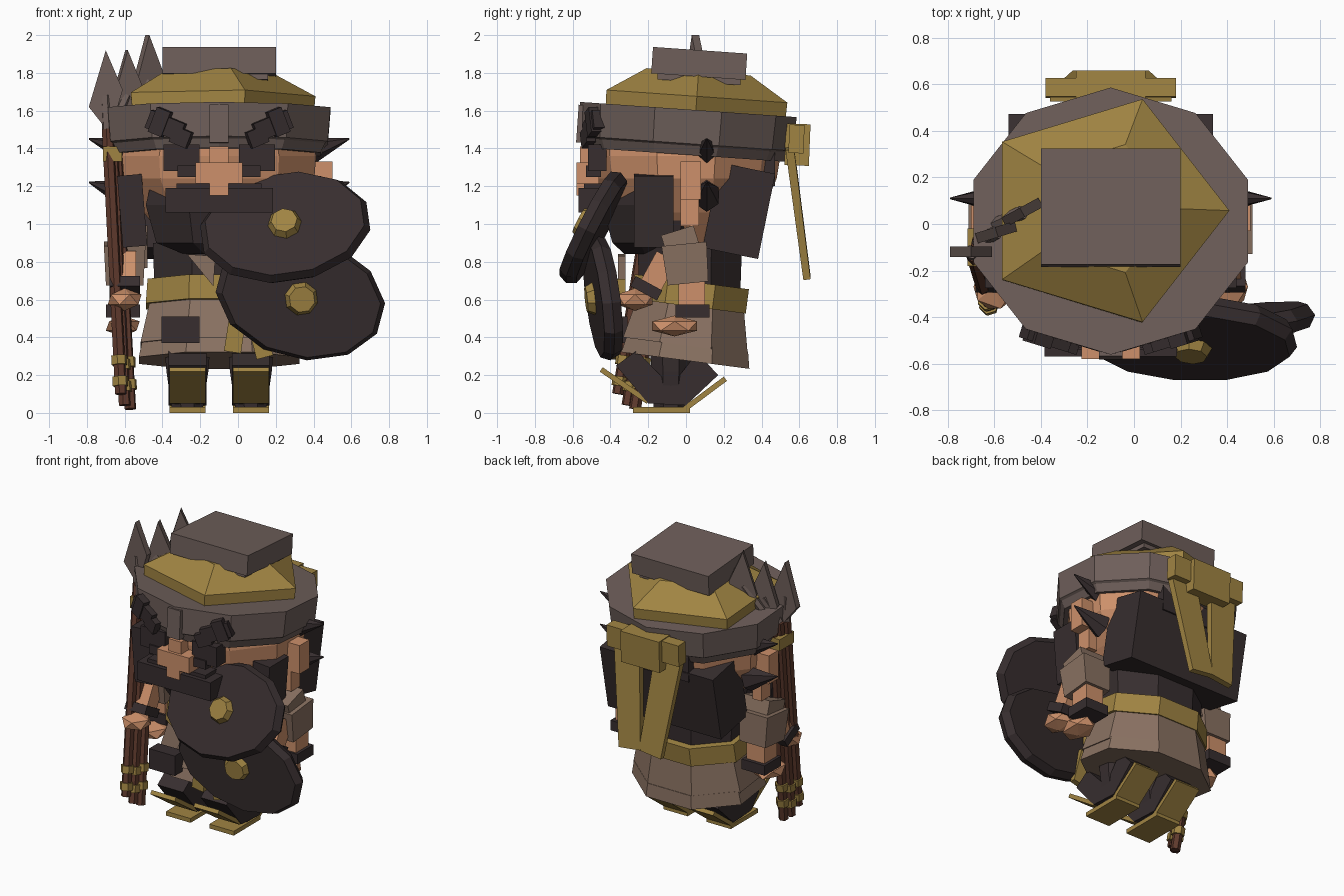
import bpy, bmesh, math
from mathutils import Vector

cube = bpy.data.objects.get("Cube")
if cube:
    bpy.data.objects.remove(cube)


def material(name, rgb):
    m = bpy.data.materials.new(name)
    m.use_nodes = True
    m.diffuse_color = (*rgb, 1)
    m.node_tree.nodes["Principled BSDF"].inputs["Base Color"].default_value = (*rgb, 1)
    return m


SKIN = material("skin", (0.61, 0.28, 0.145))
GOLD = material("gold", (0.35, 0.23, 0.055))
STEEL = material("warm grey", (0.156, 0.114, 0.102))
DARK = material("charcoal", (0.038, 0.027, 0.028))
CLOTH = material("brown cloth", (0.25, 0.165, 0.12))
WOOD = material("red wood", (0.114, 0.042, 0.026))
CX = -0.1          # body centre line
TILT = -0.07       # backward lean of the headgear


def finish(name, bm, mat, loc=(0, 0, 0), rot=(0, 0, 0)):
    bmesh.ops.recalc_face_normals(bm, faces=bm.faces)
    me = bpy.data.meshes.new(name)
    bm.to_mesh(me)
    bm.free()
    me.materials.append(mat)
    ob = bpy.data.objects.new(name, me)
    ob.location, ob.rotation_euler = loc, rot
    bpy.context.collection.objects.link(ob)
    return ob


def box(name, loc, size, mat, rot=(0, 0, 0), taper=1.0):
    bm = bmesh.new()
    bmesh.ops.create_cube(bm, size=1)
    for v in bm.verts:
        k = taper if v.co.z < 0 else 1
        v.co = Vector((v.co.x * size[0] * k, v.co.y * size[1] * k, v.co.z * size[2]))
    return finish(name, bm, mat, loc, rot)


def loft(name, rings, sides, mat, loc=(0, 0, 0), rot=(0, 0, 0), phase=0.0):
    """Stack of polygon rings given as (z, radius x, radius y)."""
    bm = bmesh.new()
    loops = []
    for z, rx, ry in rings:
        angles = [phase + math.tau * i / sides for i in range(sides)]
        loops.append([bm.verts.new((rx * math.cos(a), ry * math.sin(a), z)) for a in angles])
    for lo, hi in zip(loops, loops[1:]):
        for i in range(sides):
            j = (i + 1) % sides
            bm.faces.new((lo[i], lo[j], hi[j], hi[i]))
    bm.faces.new(loops[0])
    bm.faces.new(loops[-1])
    return finish(name, bm, mat, loc, rot)


def prism(name, outline, thick, mat, loc, rot=(0, 0, 0)):
    """Outline in local x-z, extruded along local y."""
    bm = bmesh.new()
    f = bm.faces.new([bm.verts.new((x, -thick / 2, z)) for x, z in outline])
    new = bmesh.ops.extrude_face_region(bm, geom=[f])["geom"]
    bmesh.ops.translate(bm, vec=(0, thick, 0), verts=[v for v in new if isinstance(v, bmesh.types.BMVert)])
    return finish(name, bm, mat, loc, rot)


def rod(name, a, b, r, sides, mat):
    a, b = Vector(a), Vector(b)
    d = b - a
    ob = loft(name, [(0, r, r), (d.length, r, r)], sides, mat, a)
    ob.rotation_euler = d.to_track_quat("Z", "Y").to_euler()
    return ob


def blob(name, loc, size, mat):
    bm = bmesh.new()
    bmesh.ops.create_icosphere(bm, subdivisions=1, radius=1)
    bmesh.ops.scale(bm, vec=size, verts=bm.verts)
    return finish(name, bm, mat, loc)


# Headgear
Q = math.pi / 2
lean = (TILT, 0, 0)
band = [(1.37, .565, .53), (1.42, .59, .55), (1.43, .605, .565), (1.61, .62, .575)]
loft("head_band", band, 10, STEEL, (CX, -.1, 0), lean, -Q)
loft("cap_dome", [(1.57, .53, .5), (1.68, .54, .505), (1.81, .3, .29)], 5, GOLD, (-.13, -.06, 0), lean)
box("cap_top", (CX, .07, 1.85), (.6, .5, .14), STEEL, lean)
box("cap_top_base", (CX, .07, 1.78), (.52, .44, .06), STEEL, lean)
box("band_crest", (CX, -.55, 1.53), (.1, .05, .2), STEEL, lean)

# Head and face
skull = [(.9, .28, .28), (1.06, .42, .4), (1.24, .53, .48), (1.36, .54, .5), (1.44, .52, .5)]
loft("head", skull, 10, SKIN, (CX, 0, 0), phase=-Q)
loft("beard", [(.84, .2, .2), (.9, .36, .27), (1.1, .42, .33), (1.18, .4, .33)], 8, DARK, (CX, -.14, 0), phase=math.pi / 8)
box("moustache", (CX, -.5, 1.125), (.57, .14, .13), DARK)
box("moustache_ridge", (CX, -.48, 1.19), (.45, .12, .05), DARK)
box("nose", (CX, -.52, 1.27), (.25, .12, .11), SKIN)
box("nose_bridge", (CX, -.51, 1.36), (.1, .1, .1), SKIN)
box("nose_tip", (CX, -.53, 1.2), (.1, .1, .1), SKIN)
box("back_hair", (CX, .28, 1.07), (.88, .3, .46), DARK, (-.2, 0, 0))
box("back_hair_upper", (CX, .38, 1.29), (.5, .18, .18), DARK)
for s in (-1, 1):
    side = "left" if s > 0 else "right"
    X = lambda d: CX + s * d
    box(side + "_eye", (X(.2), -.47, 1.35), (.19, .1, .14), DARK)
    box(side + "_eye_corner", (X(.17), -.49, 1.28), (.1, .08, .06), DARK)
    box(side + "_brow", (X(.28), -.49, 1.52), (.2, .06, .1), DARK, (0, -s * .38, s * .3))
    box(side + "_brow_stem", (X(.31), -.49, 1.54), (.08, .06, .14), DARK, (0, -s * .38, s * .3))
    box(side + "_brow_inner", (X(.2), -.52, 1.46), (.1, .05, .09), DARK, (0, -s * .38, s * .3))
    box(side + "_sideburn", (X(.46), -.17, 1.07), (.13, .21, .38), DARK, (0, s * .08, 0))
    box(side + "_ear", (X(.55), .025, 1.23), (.1, .11, .2), SKIN)
    box(side + "_ear_lobe", (X(.5), .02, 1.07), (.07, .1, .16), SKIN)
    for z, r in ((1.38, .08), (1.15, .09)):
        loft(side + "_ear_spike", [(0, r, r * .8), (.24, .004, .004)], 6, DARK, (X(.46), .11, z), (0, s * 1.27, 0))

    # Arms, two forearms per side
    box(side + "_sleeve", (X(.48), -.02, .88), (.2, .18, .18), CLOTH, (.3, 0, 0))
    box(side + "_sleeve_cuff", (X(.5), .0, .79), (.22, .24, .21), CLOTH, (.1, 0, 0), .9)
    box(side + "_forearm", (X(.51), .03, .63), (.14, .14, .18), SKIN)
    box(side + "_wrist_band", (X(.51), .035, .54), (.18, .18, .07), DARK)
    blob(side + "_hand", (X(.51), -.06, .46), (.1, .14, .055), SKIN)
    box(side + "_front_forearm", (X(.5), -.15, .74), (.12, .12, .2), SKIN, (-.5, 0, 0))
    box(side + "_front_wrist_band", (X(.5), -.21, .66), (.16, .16, .06), DARK, (-.5, 0, 0))
    blob(side + "_front_hand", (X(.5), -.27, .6), (.1, .11, .06), SKIN)

    # Legs and rocker sandals
    lx = X(.168)
    loft(side + "_leg", [(.03, .09, .1), (.22, .12, .11), (.45, .14, .13)], 8, DARK, (lx, -.08, 0), phase=math.pi / 8)
    prism(side + "_boot", [(-.37, .25), (-.2, .05), (0, .04), (.17, .2), (.06, .32), (-.08, .14), (-.26, .33)],
          .2, DARK, (lx, 0, 0), (0, 0, Q))
    box(side + "_sole", (lx, -.13, .015), (.19, .3, .03), GOLD)
    box(side + "_toe_plate", (lx, -.325, .145), (.19, .3, .028), GOLD, (-.6, 0, 0))
    box(side + "_heel_plate", (lx, .1, .1), (.19, .27, .028), GOLD, (.64, 0, 0))

    # Ribbon tails
    box(side + "_ribbon_tail", (X(.12), .595, 1.06), (.2, .045, .7), GOLD, (.13, s * .12, 0), .85)

# Ribbon knot
box("ribbon_knot", (CX, .59, 1.42), (.3, .13, .22), GOLD, (-.04, 0, 0))
box("ribbon_bow", (CX, .585, 1.45), (.56, .08, .15), GOLD, (-.04, 0, 0))

# Body
E = math.pi / 8
slope = (-.13, 0, 0)
loft("torso", [(.4, .36, .28), (.9, .38, .3)], 8, DARK, (CX, .02, 0), phase=E)
loft("sash", [(.57, .42, .33), (.7, .41, .33)], 8, GOLD, (CX, -.06, 0), slope, E)
loft("skirt", [(.36, .45, .36), (.57, .40, .31)], 8, CLOTH, (CX, -.05, 0), slope, E)
loft("skirt_hem", [(.28, .46, .37), (.37, .44, .35)], 8, CLOTH, (CX, -.04, 0), slope, E)
box("belt_pouch", (-.305, -.36, .44), (.2, .1, .14), DARK)
box("sash_knot", (.0, -.36, .66), (.18, .08, .1), GOLD)
for x, z, a in ((-.01, .45, .15), (.11, .42, -.25)):
    box("sash_end", (x, -.39, z), (.09, .04, .26), GOLD, (0, a, 0))
prism("collar_flap", [(-.09, .08), (.06, .07), (.05, -.09)], .04, CLOTH, (-.18, -.34, .76))

# Two overlapping shields with studs
for name, c, rot in (("upper", (.25, -.49, .98), (1.09, -.14, 0)), ("lower", (.33, -.44, .61), (1.68, .25, .13))):
    face = [(-.05, .43, .3), (0, .46, .325), (.05, .43, .305)]
    loft(name + "_shield", face, 12, DARK, c, rot, math.pi / 12)
    loft(name + "_stud", [(.03, .1, .1), (.09, .07, .07)], 8, GOLD, c, rot)

# Bundle of three spears
blade = [(.02, -.2), (.09, .03), (0, .24), (-.09, -.06)]
spears = (((-.69, -.13, 1.5), (-.62, -.36, .1), 1.68, 0),
          ((-.67, -.08, 1.5), (-.6, -.31, .04), 1.68, .3),
          ((-.65, -.03, 1.5), (-.57, -.27, .02), 1.76, .5))
for i, (top, foot, bz, yaw) in enumerate(spears):
    a, b = Vector(top), Vector(foot)
    rod("spear_shaft", b, a, .032, 6, WOOD)
    tip = (-.7 + .11 * i, -.12 + .085 * i, bz)
    rod("spear_neck", a, tip, .03, 6, STEEL)
    prism("spear_blade", blade, .045, STEEL, tip, (0, 0, yaw))
    for t in (.03, .11):
        p = b.lerp(a, t + .02 * i)
        rod("spear_ring", p, p + (a - b) * .035, .043, 6, GOLD)
box("spear_binding", (-.665, -.1, 1.37), (.1, .16, .08), GOLD)
